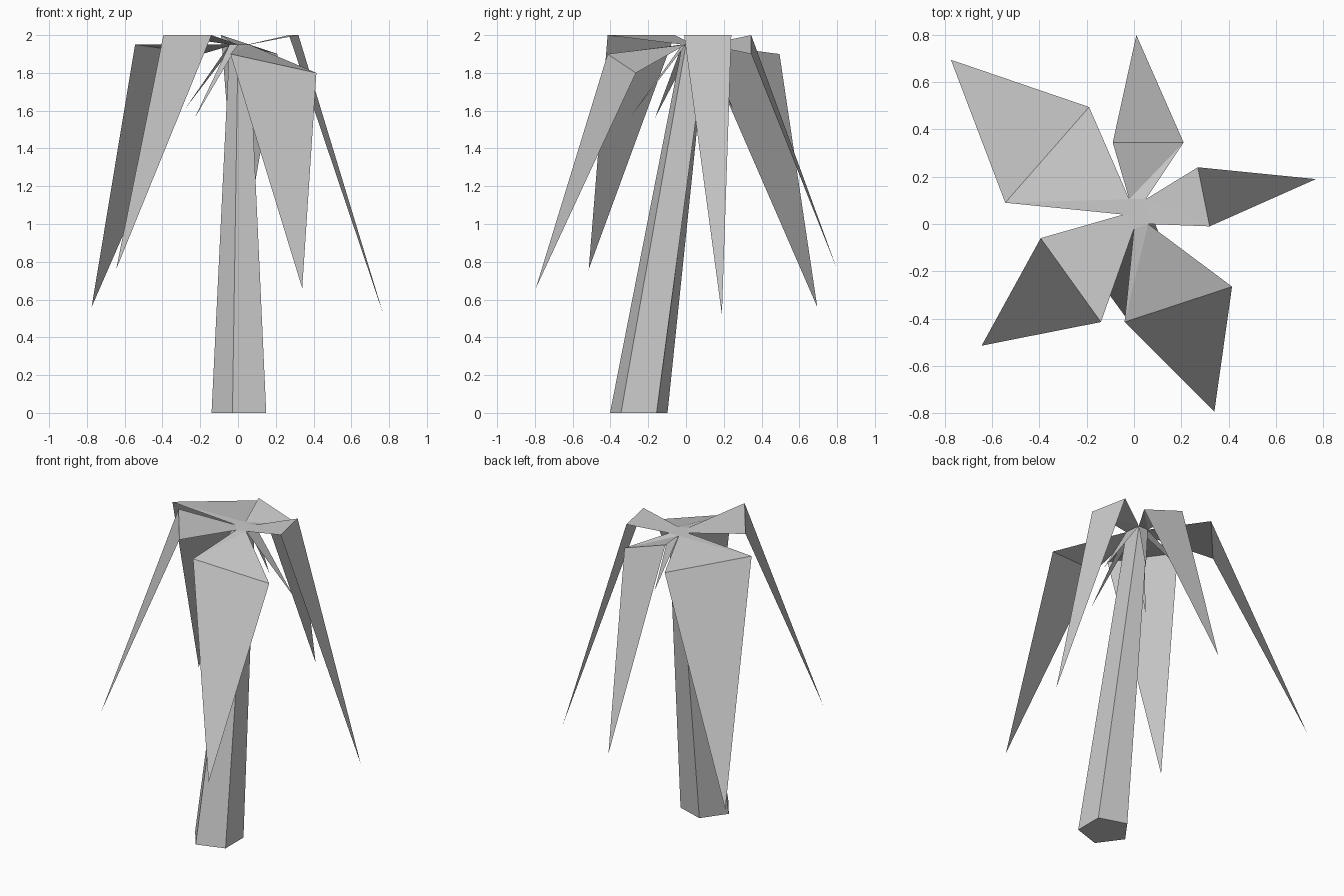
import bpy
from math import cos, sin, radians

if "Cube" in bpy.data.objects:
    bpy.data.objects.remove(bpy.data.objects["Cube"])


def add_mesh(name, verts, faces):
    mesh = bpy.data.meshes.new(name)
    mesh.from_pydata(verts, [], faces)
    mesh.update()
    obj = bpy.data.objects.new(name, mesh)
    bpy.context.collection.objects.link(obj)
    return obj


def pentagon(cx, cy, r, z):
    return [(cx + r * cos(radians(a)), cy + r * sin(radians(a)), z)
            for a in range(-108, 252, 72)]


# Leaning five-sided trunk, narrowing to the crown
base = pentagon(0.02, -0.25, 0.16, 0)
top = [(0, -0.02, 1.95), (0.06, 0, 1.95), (0.05, 0.105, 1.95),
       (-0.02, 0.105, 1.95), (-0.045, 0.04, 1.95)]
sides = [(i, (i + 1) % 5, 5 + (i + 1) % 5, 5 + i) for i in range(5)]
add_mesh("trunk", base + top, sides + [(4, 3, 2, 1, 0), (5, 6, 7, 8, 9)])

# One frond and one small hanging stalk per trunk edge:
# name, the two shoulder points, frond tip, stalk tip
fronds = [
    ("front", (-0.04, -0.415, 1.9), (0.415, -0.265, 1.8), (0.34, -0.795, 0.66), (0.08, -0.30, 1.56)),
    ("right", (0.32, -0.01, 2.0), (0.27, 0.24, 2.0), (0.77, 0.19, 0.52), (0.33, 0.11, 1.55)),
    ("back", (0.21, 0.345, 1.9), (-0.09, 0.345, 2.0), (0.01, 0.80, 0.76), (0.083, 0.21, 1.6)),
    ("back_left", (-0.19, 0.495, 1.9), (-0.545, 0.09, 1.95), (-0.775, 0.695, 0.56), (-0.28, 0.25, 1.61)),
    ("left", (-0.395, -0.06, 2.0), (-0.14, -0.415, 2.0), (-0.645, -0.515, 0.76), (-0.23, -0.165, 1.56)),
]
for i, (side, wa, wb, tip, stalk) in enumerate(fronds):
    a, b = top[i], top[(i + 1) % 5]
    if side == "back_left":
        inner = [(0, 1, 2), (0, 2, 3)]
    else:
        inner = [(0, 1, 3), (1, 2, 3)]
    add_mesh(side + "_frond", [a, wa, wb, b, tip], inner + [(1, 4, 2)])
    add_mesh(side + "_stalk", [a, b, stalk], [(0, 2, 1)])
